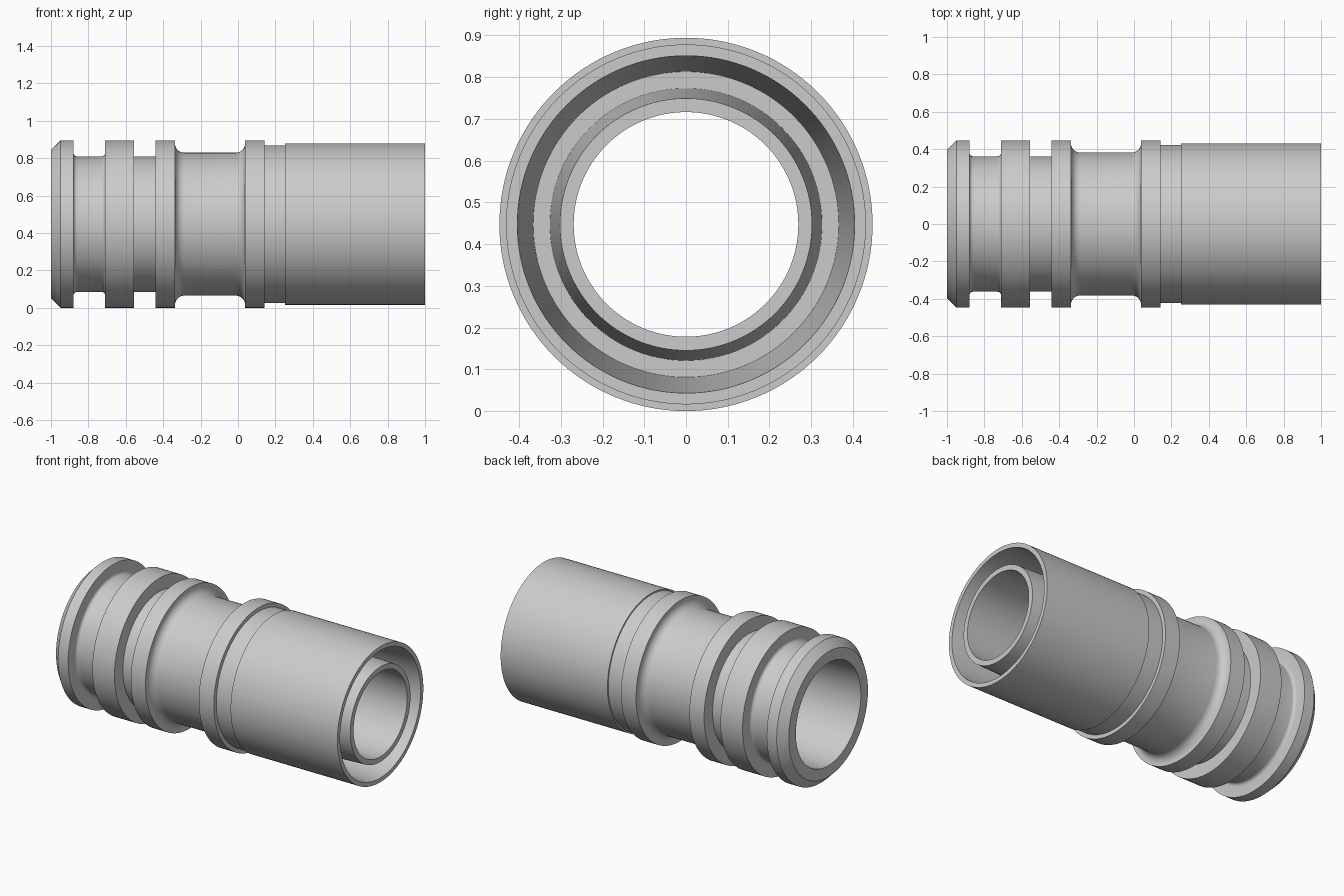
import bpy, bmesh, math

if "Cube" in bpy.data.objects:
    bpy.data.objects.remove(bpy.data.objects["Cube"])

R = 0.447          # largest radius; the axis lies at this height
SEGMENTS = 128

grey = bpy.data.materials.new("light_grey")
grey.diffuse_color = (0.6, 0.6, 0.6, 1)
grey.use_nodes = True
grey.node_tree.nodes["Principled BSDF"].inputs["Base Color"].default_value = grey.diffuse_color


def arc(cx, cr, rad, a0, a1, steps=8):
    """Fillet points (x, radius) around a centre, angles in degrees."""
    angles = [math.radians(a0 + (a1 - a0) * i / steps) for i in range(steps + 1)]
    return [(cx + rad * math.cos(a), cr + rad * math.sin(a)) for a in angles]


def lathe(name, profile):
    """Revolve a closed (x, radius) profile around the long axis."""
    bm = bmesh.new()
    rings = []
    for i in range(SEGMENTS):
        a = 2 * math.pi * i / SEGMENTS
        rings.append([bm.verts.new((x, r * math.sin(a), R + r * math.cos(a)))
                      for x, r in profile])
    n = len(profile)
    for i in range(SEGMENTS):
        p, q = rings[i], rings[(i + 1) % SEGMENTS]
        for j in range(n):
            k = (j + 1) % n
            bm.faces.new((p[j], p[k], q[k], q[j]))
    bmesh.ops.recalc_face_normals(bm, faces=bm.faces[:])
    mesh = bpy.data.meshes.new(name)
    bm.to_mesh(mesh)
    bm.free()
    mesh.materials.append(grey)
    obj = bpy.data.objects.new(name, mesh)
    bpy.context.collection.objects.link(obj)
    bpy.ops.object.select_all(action='DESELECT')
    obj.select_set(True)
    bpy.context.view_layer.objects.active = obj
    bpy.ops.object.shade_smooth_by_angle(angle=math.radians(30))
    return obj


# Chamfered front collar
profile = [(-1.0, 0.397), (-0.95, R), (-0.88, R)]
# Filleted first groove
profile += arc(-0.86, 0.382, 0.02, 180, 270, 5) + arc(-0.73, 0.382, 0.02, 270, 360, 5)
# Second collar, square groove, third collar
profile += [(-0.71, R), (-0.555, R), (-0.555, 0.362), (-0.44, 0.362), (-0.44, R), (-0.337, R)]
# Wide waist with large fillets
profile += arc(-0.287, 0.432, 0.05, 180, 270) + arc(-0.012, 0.432, 0.05, 270, 360)
# Middle collar, shallow relief, long sleeve
profile += [(0.038, R), (0.143, R), (0.143, 0.422), (0.25, 0.422), (0.25, 0.431), (1.0, 0.431)]
# Tapered pocket between sleeve and inner tube
profile += [(1.0, 0.404), (0.3, 0.366), (0.3, 0.326), (1.0, 0.302)]
# Tapered through bore
profile += [(1.0, 0.269), (-1.0, 0.326)]

lathe("grooved_pipe_fitting", profile)
